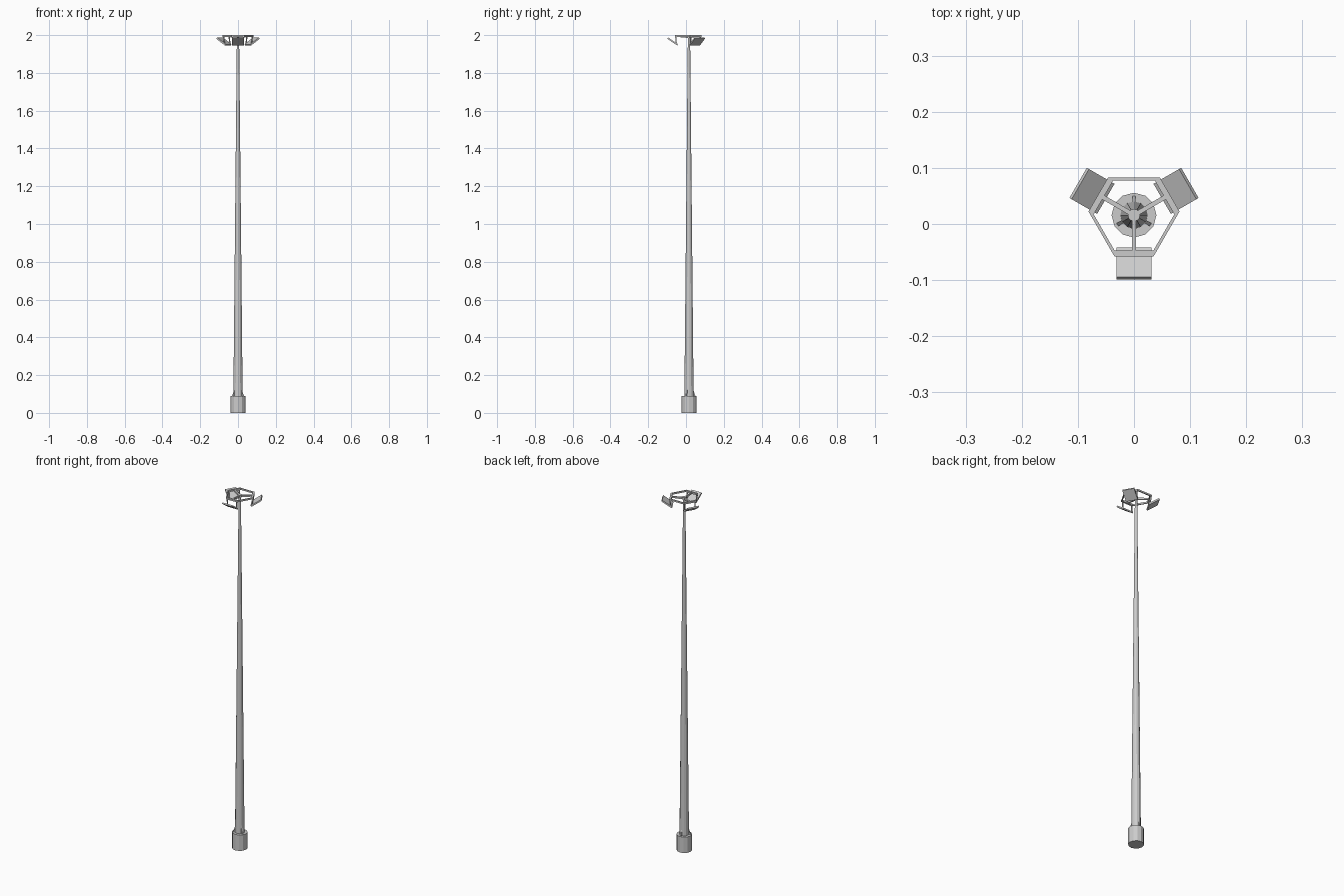
import bpy, bmesh
from math import pi, sin, cos
from mathutils import Vector, Matrix

if "Cube" in bpy.data.objects:
    bpy.data.objects.remove(bpy.data.objects["Cube"])

CY = 0.0158  # pole axis sits slightly behind the centre


def finish(name, bm, angle=0.0):
    bmesh.ops.recalc_face_normals(bm, faces=bm.faces)
    me = bpy.data.meshes.new(name)
    bm.to_mesh(me)
    bm.free()
    me.transform(Matrix.Translation((0, CY, 0)) @ Matrix.Rotation(angle, 4, 'Z'))
    ob = bpy.data.objects.new(name, me)
    bpy.context.collection.objects.link(ob)
    return ob


def radial_plate(name, profile, width, angle, x=0.0):
    """Extrude an (outward radius, z) outline sideways; outward is -y before turning."""
    bm = bmesh.new()
    f = bm.faces.new([bm.verts.new((x - width / 2, -r, z)) for r, z in profile])
    ext = bmesh.ops.extrude_face_region(bm, geom=[f])
    bmesh.ops.translate(bm, vec=(width, 0, 0),
                        verts=[v for v in ext['geom'] if isinstance(v, bmesh.types.BMVert)])
    return finish(name, bm, angle)


def cone(name, r1, r2, z1, z2, sides):
    bm = bmesh.new()
    bmesh.ops.create_cone(bm, cap_ends=True, segments=sides, radius1=r1, radius2=r2, depth=z2 - z1,
                          matrix=Matrix.Translation((0, 0, (z1 + z2) / 2)))
    return finish(name, bm)


def hexagon(short_dist, long_dist):
    """Corners of a hexagon with alternating short and long sides."""
    t = (long_dist - short_dist * 0.5) / sin(pi / 3)
    pts = []
    for k in range(3):
        rot = Matrix.Rotation(k * 2 * pi / 3, 3, 'Z')
        pts += [rot @ Vector((s * t, -short_dist, 0)) for s in (-1, 1)]
    return pts


# Base drum and tapered mast
cone("base", 0.040, 0.040, 0.0, 0.09, 12)
cone("mast", 0.0245, 0.006, 0.09, 1.99, 12)
cone("hub", 0.011, 0.011, 1.985, 1.998, 12)

# Hexagonal head frame
bm = bmesh.new()
outer, inner = hexagon(0.0735, 0.067), hexagon(0.063, 0.0615)
rings = [[bm.verts.new((p.x, p.y, z)) for p in pts]
         for pts, z in ((outer, 1.991), (outer, 2.0), (inner, 2.0), (inner, 1.991))]
for a in range(4):
    b = (a + 1) % 4
    for i in range(6):
        j = (i + 1) % 6
        bm.faces.new((rings[a][i], rings[a][j], rings[b][j], rings[b][i]))
finish("head_frame", bm)

for k in range(3):
    ang = k * 2 * pi / 3
    # Spoke from the hub to the short frame side
    radial_plate(f"spoke_{k}", [(0.0, 1.984), (0.066, 1.991), (0.066, 1.998), (0.0, 1.996)], 0.008, ang)
    # Tilted floodlight
    radial_plate(f"floodlight_{k}",
                 [(0.0625, 1.945), (0.115, 1.981), (0.1105, 1.9876), (0.058, 1.9516)], 0.062, ang)
    # Hangers holding the floodlight
    for s in (-1, 1):
        radial_plate(f"hanger_{k}_{s}",
                     [(0.064, 1.952), (0.070, 1.956), (0.0735, 1.993), (0.067, 1.993)], 0.004, ang, s * 0.029)
    # Stiffening fin on top of the base
    radial_plate(f"base_fin_{k}", [(0.020, 0.09), (0.034, 0.09), (0.030, 0.10), (0.0235, 0.122), (0.020, 0.122)],
                 0.006, ang + pi)
